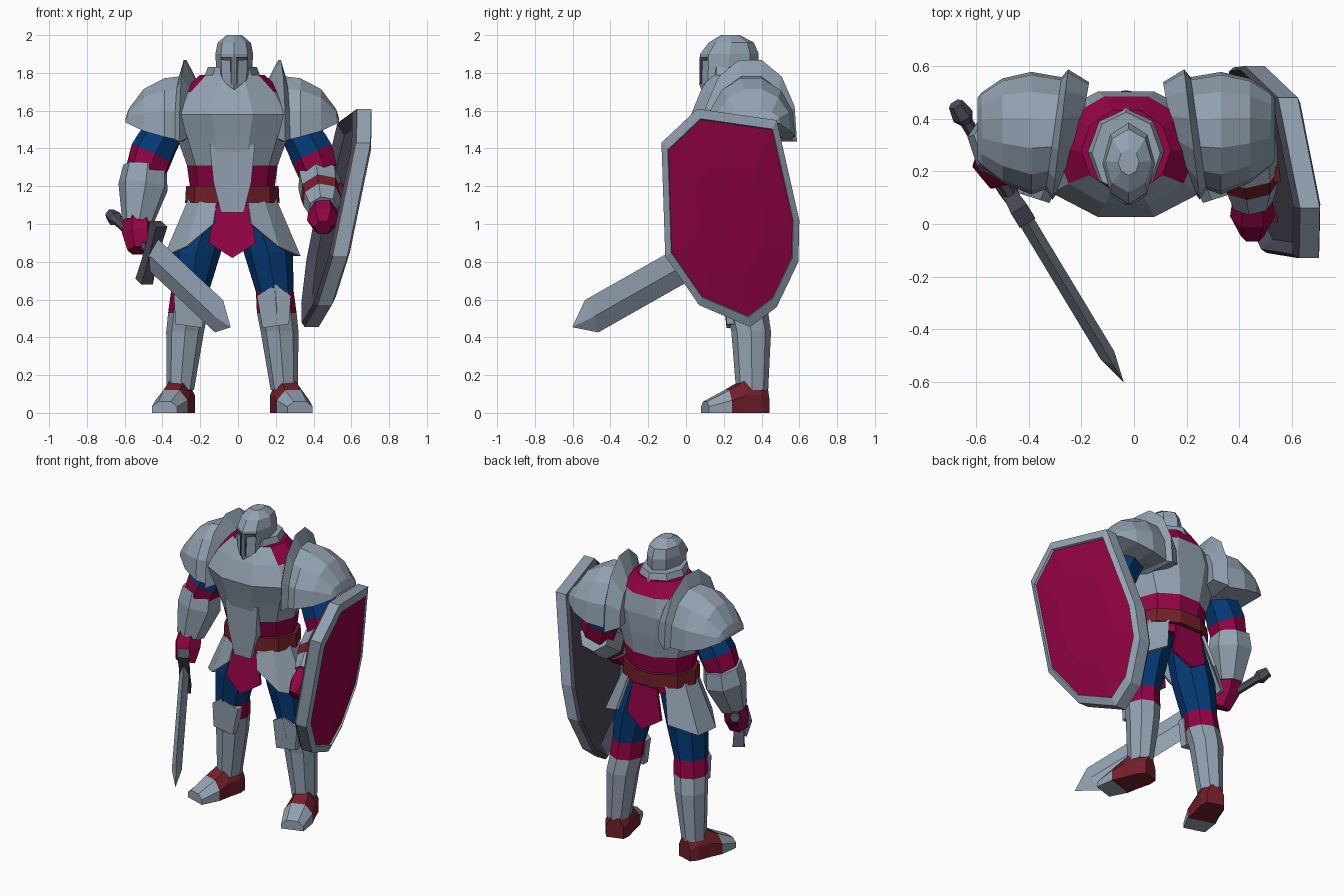
import bpy, bmesh, math
from mathutils import Vector

if "Cube" in bpy.data.objects:
    bpy.data.objects.remove(bpy.data.objects["Cube"])

CX = -0.03  # body symmetry plane
COLOURS = [("steel", (0.29, 0.36, 0.44)), ("crimson", (0.29, 0.001, 0.058)),
           ("blue", (0.001, 0.042, 0.18)), ("leather_red", (0.17, 0.014, 0.023)),
           ("dark_iron", (0.075, 0.07, 0.10))]
STEEL, CRIMSON, BLUE, LEATHER, IRON = range(5)
MATS = []
for cname, rgb in COLOURS:
    m = bpy.data.materials.new(cname)
    m.diffuse_color = (*rgb, 1)
    m.use_nodes = True
    m.node_tree.nodes["Principled BSDF"].inputs["Base Color"].default_value = m.diffuse_color
    MATS.append(m)


def skin(name, loops, mats=STEEL, caps=None, rule=None):
    """Join equal-length closed loops into a capped solid, one colour per band."""
    k = len(loops) - 1
    if isinstance(mats, int):
        mats = [mats] * k
    caps = caps or (mats[0], mats[-1])
    bm = bmesh.new()
    vs = [[bm.verts.new(p) for p in lp] for lp in loops]
    n = len(loops[0])
    for i in range(k):
        for j in range(n):
            f = bm.faces.new((vs[i][j], vs[i][(j + 1) % n], vs[i + 1][(j + 1) % n], vs[i + 1][j]))
            f.material_index = mats[i]
    bm.faces.new(vs[0]).material_index = caps[0]
    bm.faces.new(vs[-1]).material_index = caps[1]
    bmesh.ops.recalc_face_normals(bm, faces=bm.faces)
    if rule:
        for f in bm.faces:
            f.material_index = rule(f, f.material_index)
    me = bpy.data.meshes.new(name)
    bm.to_mesh(me)
    bm.free()
    for m in MATS:
        me.materials.append(m)
    ob = bpy.data.objects.new(name, me)
    bpy.context.collection.objects.link(ob)
    return ob


def column(name, rings, n=8, mats=STEEL, rule=None):
    """Horizontal elliptical rings (x, y, z, rx, ry)."""
    loops = [[(x + rx * math.cos(2 * math.pi * j / n), y + ry * math.sin(2 * math.pi * j / n), z)
              for j in range(n)] for x, y, z, rx, ry in rings]
    return skin(name, loops, mats, rule=rule)


def limb(name, pts, n=6, mats=STEEL):
    """Round rings (x, y, z, r) square to the limb's own axis."""
    axis = Vector(pts[-1][:3]) - Vector(pts[0][:3])
    q = axis.to_track_quat('Z', 'Y')
    loops = [[Vector(p[:3]) + q @ Vector((p[3] * math.cos(2 * math.pi * j / n),
                                          p[3] * math.sin(2 * math.pi * j / n), 0))
              for j in range(n)] for p in pts]
    return skin(name, loops, mats)


def plate(name, outline, yfun, thick, mat):
    """Outline in x, z bent onto y = yfun(x, z)."""
    skin(name, [[(CX + x, yfun(x, z) + d, z) for x, z in outline] for d in (0, thick)], mat)


# torso: crimson tunic, steel cuirass, crimson neck band open at the front
def neck_rule(f, m):
    return STEEL if f.calc_center_median().z > 1.7 and f.normal.y < -0.6 else m


column("torso", [(CX, .30, 1.06, .22, .17), (CX, .30, 1.2, .225, .18), (CX, .29, 1.31, .24, .205),
                 (CX, .28, 1.45, .29, .23), (CX, .265, 1.58, .35, .25), (CX, .28, 1.70, .27, .215),
                 (CX, .28, 1.79, .17, .16)], 10,
       [CRIMSON, CRIMSON, STEEL, STEEL, STEEL, CRIMSON], neck_rule)
plate("belly_plate", [(-.12, 1.42), (-.1, 1.22), (-.06, 1.06), (.06, 1.06), (.1, 1.22), (.12, 1.42)],
      lambda x, z: .045 + .25 * abs(x) + (1.42 - z) * .08, .12, STEEL)
column("belt", [(CX, .3, 1.11, .25, .2), (CX, .3, 1.2, .245, .2)], 10, LEATHER)
column("collar", [(CX, .28, 1.75, .16, .17), (CX, .27, 1.83, .13, .155)])

# helmet and visor slits
column("helmet", [(CX + .01, .22, 1.70, .085, .135), (CX + .01, .225, 1.74, .09, .155),
                  (CX + .01, .23, 1.9, .1, .155), (CX + .01, .24, 1.96, .088, .12),
                  (CX + .01, .235, 2.0, .04, .05)])
for s in (-1, 1):
    plate("visor_slit", [(.01 + s * x, z) for x, z in
                         [(.010, 1.74), (.02, 1.74), (.022, 1.865), (.07, 1.868), (.07, 1.885), (.010, 1.885)]],
          lambda x, z: .066 + .62 * abs(x - .01), .009, IRON)

# tabard front and back
TABARD = [(-.09, 1.1), (-.125, .9), (0, .82), (.125, .9), (.09, 1.1)]
plate("front_tabard", TABARD, lambda x, z: .1 - (1.12 - z) * .12 + .2 * abs(x), .015, CRIMSON)
plate("back_tabard", TABARD, lambda x, z: .475 + (1.12 - z) * .06 - .15 * abs(x), .015, CRIMSON)

for s in (-1, 1):
    # hip skirt plate, a curved strip around the side
    strip = []
    for deg, zb in ((-70, 1.0), (-45, .88), (-12, .83), (22, .83), (56, .9)):
        c, sn = math.cos(math.radians(deg)), math.sin(math.radians(deg))
        k = (1.14 - zb) / .31
        pts = [(.235, .185, 1.14), (.235 + .135 * k, .185 + .085 * k, zb),
               (.215 + .135 * k, .165 + .085 * k, zb), (.215, .165, 1.14)]
        strip.append([(CX + s * rx * c, .3 + ry * sn, z) for rx, ry, z in pts])
    skin("hip_plate", strip)

    # shoulder armour: arched sections running outwards from the neck
    arches = []
    for off, ry, rz, y0, z0 in ((.17, .17, .22, .37, 1.5), (.25, .25, .39, .34, 1.49),
                                (.275, .215, .30, .345, 1.49), (.36, .235, .28, .345, 1.5),
                                (.47, .2, .2, .355, 1.52), (.55, .14, .07, .36, 1.54),
                                (.565, .12, .02, .36, 1.54)):
        arches.append([(CX + s * (off - .03 * math.cos(math.radians(a)) * (off < .28)),
                        y0 + ry * math.cos(math.radians(a)), z0 + rz * math.sin(math.radians(a)))
                       for a in range(-8, 189, 28)])
    skin("shoulder_armour", arches)

    # leg: blue trousers, crimson knee wrap with steel front, greave
    column("leg", [(CX + s * .11, .3, 1.1, .1, .13), (CX + s * .19, .3, .85, .13, .13),
                   (CX + s * .225, .31, .64, .1, .115), (CX + s * .235, .325, .53, .105, .11),
                   (CX + s * .25, .345, .43, .1, .105), (CX + s * .275, .35, .12, .072, .085)], 8,
           [BLUE, BLUE, CRIMSON, STEEL, STEEL],
           lambda f, m: STEEL if m == CRIMSON and f.normal.y < -.5 else m)
    plate("knee_plate", [(s * x, z) for x, z in ((.13, .62), (.23, .68), (.31, .62), (.3, .47), (.16, .45))],
          lambda x, z: .19 + .35 * abs(abs(x) - .23), .05, STEEL)

    # boot: sections along a splayed direction
    d = Vector((s * .32, -1, 0)).normalized()
    across = Vector((-d.y, d.x, 0))
    heel = Vector((CX + s * .255, .425, 0))
    boot = []
    for t, w, h in ((0, .055, .13), (.05, .075, .17), (.14, .08, .165), (.22, .09, .12), (.34, .07, .06)):
        boot.append([heel + d * t + across * (w * a) + Vector((0, 0, h * b)) for a, b in
                     ((-1, 0), (-1, .55), (-.5, 1), (.5, 1), (1, .55), (1, 0))])
    skin("boot", boot, [LEATHER, LEATHER, LEATHER, STEEL])

    # upper arm: blue sleeve with crimson cuff
    limb("upper_arm", [(CX + s * .32, .33, 1.56, .1), (CX + s * .40, .325, 1.42, .115),
                       (CX + s * .425, .32, 1.37, .12), (CX + s * .46, .31, 1.27, .11)], 7,
         [BLUE, BLUE, CRIMSON])

# sword arm
limb("sword_forearm", [(-.49, .32, 1.30, .12), (-.5, .31, 1.2, .135), (-.53, .26, 1.01, .085)], 7)
limb("sword_hand", [(-.53, .26, 1.03, .075), (-.53, .23, .95, .085), (-.52, .19, .86, .065)], 6, CRIMSON)

# shield arm, forearm strapped
limb("shield_forearm", [(.42, .36, 1.27, .10), (.43, .29, 1.23, .12), (.44, .2, 1.17, .115),
                        (.445, .15, 1.13, .105), (.45, .08, 1.08, .08)], 7, [STEEL, STEEL, LEATHER, STEEL])
limb("shield_hand", [(.45, .1, 1.08, .075), (.45, .03, 1.02, .085), (.45, -.045, .98, .045)], 6, CRIMSON)
limb("shield_grip", [(.42, .02, 1.0, .025), (.56, .03, 1.0, .025)], 5, LEATHER)
limb("shield_strap", [(.46, .2, 1.17, .05), (.58, .2, 1.17, .05)], 5, LEATHER)

# sword: d along the blade, w across it, e through its thickness
tip = Vector((-.04, -.6, .455))
d = Vector((.465, -.77, -.436)).normalized()
w = (Vector((0, 0, 1)) - d * d.z).normalized()
e = d.cross(w)
guard = tip - d * .9
blade = [[guard + d * t + w * (.095 * k), guard + d * t + e * (.03 * k),
          guard + d * t - w * (.095 * k), guard + d * t - e * (.03 * k)]
         for t, k in ((0, 1), (.77, 1), (.9, .02))]
skin("sword_blade", blade)
skin("sword_guard", [[guard + w * t + d * (a * r) + e * (b * r) for a, b in ((-1, -1), (1, -1), (1, 1), (-1, 1))]
                     for t, r in ((-.17, .035), (-.05, .03), (.05, .03), (.17, .035))], IRON)
limb("sword_handle", [(*(guard - d * t), r) for t, r in ((0, .025), (.38, .025), (.41, .042), (.47, .03))], 6, IRON)

# shield: outline in y, z on a tilted plane, dark back, steel rim, crimson panel
OUT = [(-.13, 1.43), (.06, 1.61), (.48, 1.55), (.6, 1.02), (.595, .8), (.48, .56),
       (.34, .455), (.07, .57), (-.11, .83)]


def shield_loop(scale, off):
    loop = []
    for y, z in OUT:
        y, z = .24 + (y - .24) * scale, 1.03 + (z - 1.03) * scale
        loop.append((.68 + .2 * (z - 1.43) - .17 * y + off, y, z))
    return loop


skin("shield", [shield_loop(.85, -.05), shield_loop(.96, -.095), shield_loop(1, -.075), shield_loop(1, 0),
                shield_loop(.91, .015), shield_loop(.9, .003), shield_loop(.5, .02)],
     [IRON, IRON, STEEL, STEEL, STEEL, CRIMSON], (IRON, CRIMSON))
